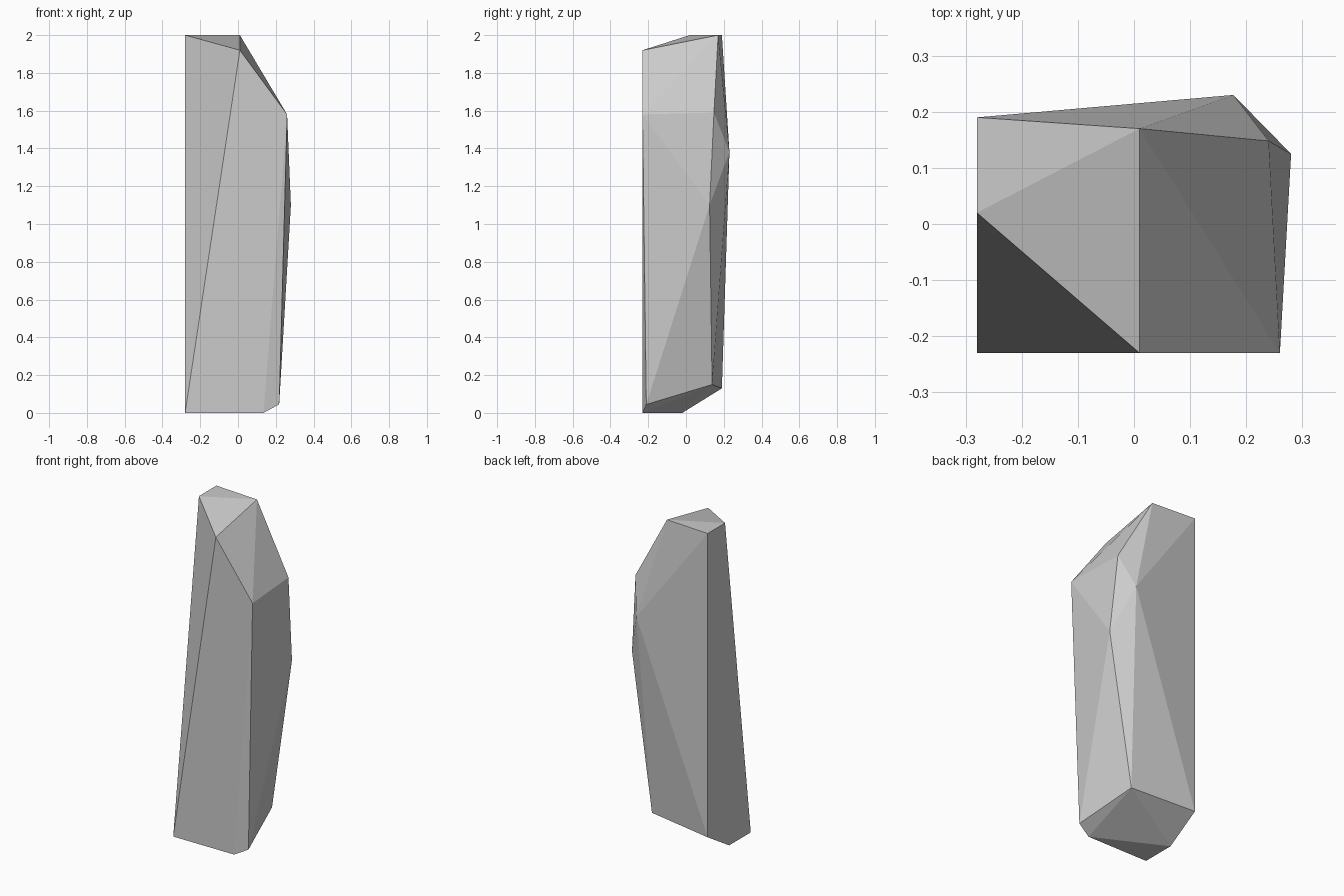
import bpy
import bmesh

if "Cube" in bpy.data.objects:
    bpy.data.objects.remove(bpy.data.objects["Cube"])

# Corner points of the chipped stone pillar, grouped by level
top = [(-0.28, 0.19, 2.0), (-0.28, 0.02, 2.0), (0.01, 0.17, 2.0), (0.01, -0.23, 1.92)]
shoulder = [(0.26, -0.23, 1.58), (0.24, 0.148, 1.59), (0.177, 0.23, 1.38), (0.28, 0.125, 1.1)]
foot = [(-0.28, 0.19, 0.13), (0.135, 0.138, 0.15), (0.218, -0.21, 0.045)]
base = [(-0.28, -0.02, 0.0), (-0.28, -0.23, 0.0), (0.135, -0.23, 0.0)]

# Faceted stone: convex shell around the corners
bm = bmesh.new()
for co in top + shoulder + foot + base:
    bm.verts.new(co)
result = bmesh.ops.convex_hull(bm, input=bm.verts)
loose = {g for g in result["geom_interior"] + result["geom_unused"]
         if isinstance(g, bmesh.types.BMVert)}
bmesh.ops.delete(bm, geom=list(loose), context='VERTS')
bmesh.ops.recalc_face_normals(bm, faces=bm.faces)

mesh = bpy.data.meshes.new("stone_pillar")
bm.to_mesh(mesh)
bm.free()
stone = bpy.data.objects.new("stone_pillar", mesh)
bpy.context.collection.objects.link(stone)
